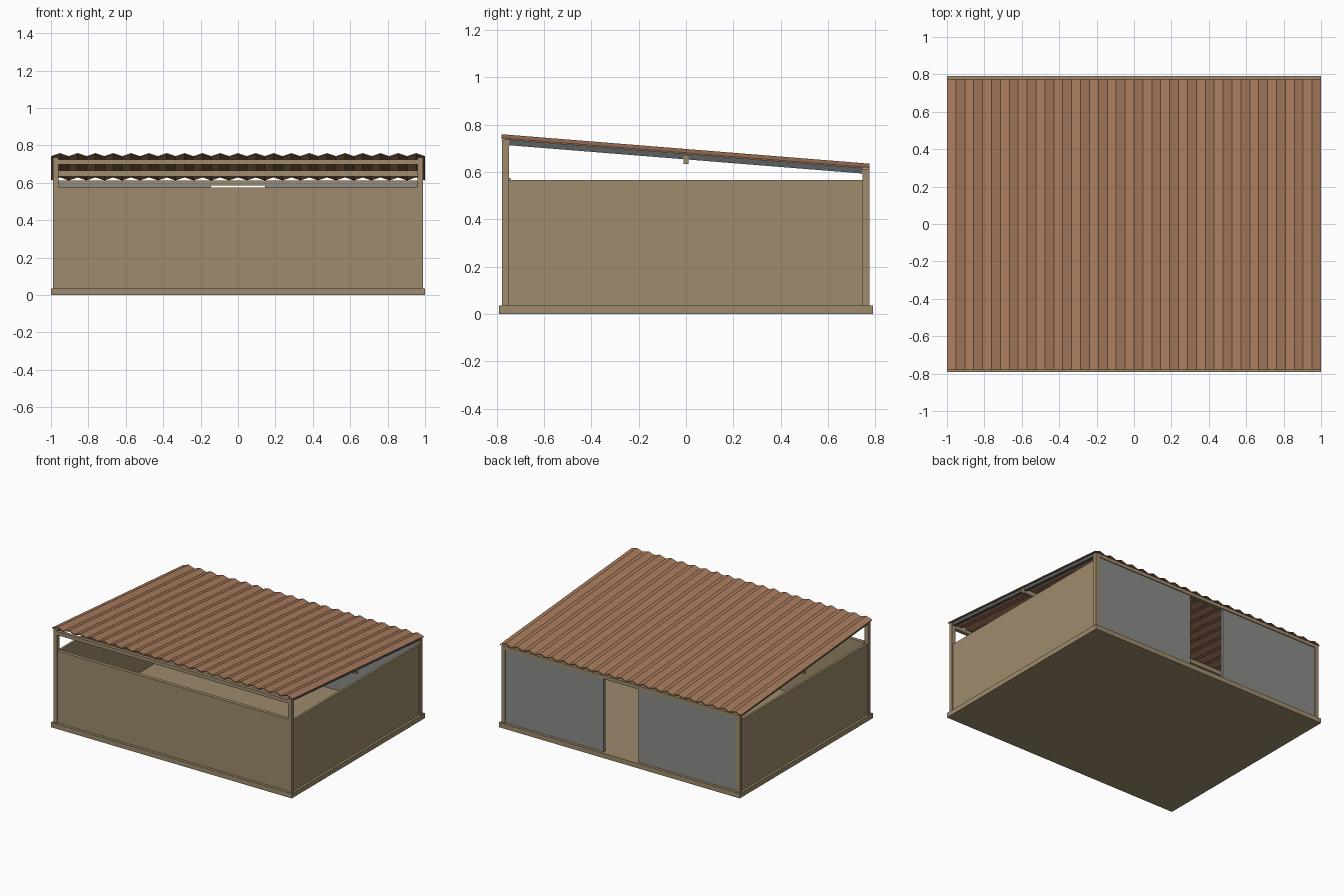
import bpy, bmesh

if "Cube" in bpy.data.objects:
    bpy.data.objects.remove(bpy.data.objects["Cube"])


def material(name, rgb):
    m = bpy.data.materials.new(name)
    m.diffuse_color = (*rgb, 1)
    m.use_nodes = True
    m.node_tree.nodes["Principled BSDF"].inputs["Base Color"].default_value = m.diffuse_color
    return m


TAN = material("tan timber", (0.34, 0.26, 0.15))
GREY = material("grey panel", (0.26, 0.26, 0.25))
STEEL = material("dark steel", (0.105, 0.115, 0.12))
ROOF = material("terracotta sheet", (0.39, 0.195, 0.108))


def finish(name, bm, mat):
    bmesh.ops.recalc_face_normals(bm, faces=bm.faces)
    me = bpy.data.meshes.new(name)
    bm.to_mesh(me)
    bm.free()
    me.materials.append(mat)
    ob = bpy.data.objects.new(name, me)
    bpy.context.collection.objects.link(ob)
    return ob


def box(name, x, y, z, mat, slope=0.0):
    """Box from ranges; slope shears z along y about y = 0."""
    bm = bmesh.new()
    bmesh.ops.create_cube(bm, size=1)
    for v in bm.verts:
        v.co = [r[0] + (c + 0.5) * (r[1] - r[0]) for c, r in zip(v.co, (x, y, z))]
        v.co.z += slope * v.co.y
    return finish(name, bm, mat)


SLOPE = -0.08

# Floor slab
box("floor_slab", (-1, 1), (-0.79, 0.79), (0, 0.036), TAN)

for side, s in (("left", -1), ("right", 1)):
    def span(a, b):
        return tuple(sorted((s * a, s * b)))
    # Corner posts, tall at the front and short at the back
    box(side + "_front_post", span(0.96, 0.99), (-0.777, -0.748), (0.036, 0.736), TAN)
    box(side + "_back_post", span(0.96, 0.99), (0.747, 0.776), (0.036, 0.612), TAN)
    # Side wall, open above
    box(side + "_wall", span(0.965, 0.982), (-0.748, 0.747), (0.036, 0.566), TAN)
    # Sloping steel rafter
    box(side + "_rafter", span(0.962, 0.984), (-0.748, 0.747), (0.653, 0.677), STEEL, SLOPE)
    # Back panels either side of the doorway
    box(side + "_back_panel", span(0.145, 0.96), (0.75, 0.77), (0.036, 0.59), GREY)

# Front wall, open above
box("front_wall", (-0.96, 0.96), (-0.77, -0.742), (0.036, 0.575), TAN)

# Cross beams carrying the roof
box("front_beam", (-0.99, 0.99), (-0.776, -0.75), (0.697, 0.724), TAN)
box("middle_purlin", (-0.988, 0.988), (-0.011, 0.011), (0.634, 0.667), TAN)
box("back_beam", (-0.99, 0.99), (0.75, 0.776), (0.586, 0.612), TAN)

# Corrugated roof sheet: folded strip with thickness
WAVES = 21
bm = bmesh.new()
rows = []
for i in range(2 * WAVES + 1):
    x = -1 + i / WAVES
    top = 0.681 + (0.016 if i % 2 else 0)
    rows.append([bm.verts.new((x, y, top + dz + SLOPE * y))
                 for y, dz in ((-0.78, 0), (0.776, 0), (0.776, -0.006), (-0.78, -0.006))])
for a, b in zip(rows, rows[1:]):
    for k in range(4):
        bm.faces.new((a[k], a[(k + 1) % 4], b[(k + 1) % 4], b[k]))
bm.faces.new(rows[0])
bm.faces.new(rows[-1])
finish("corrugated_roof", bm, ROOF)
